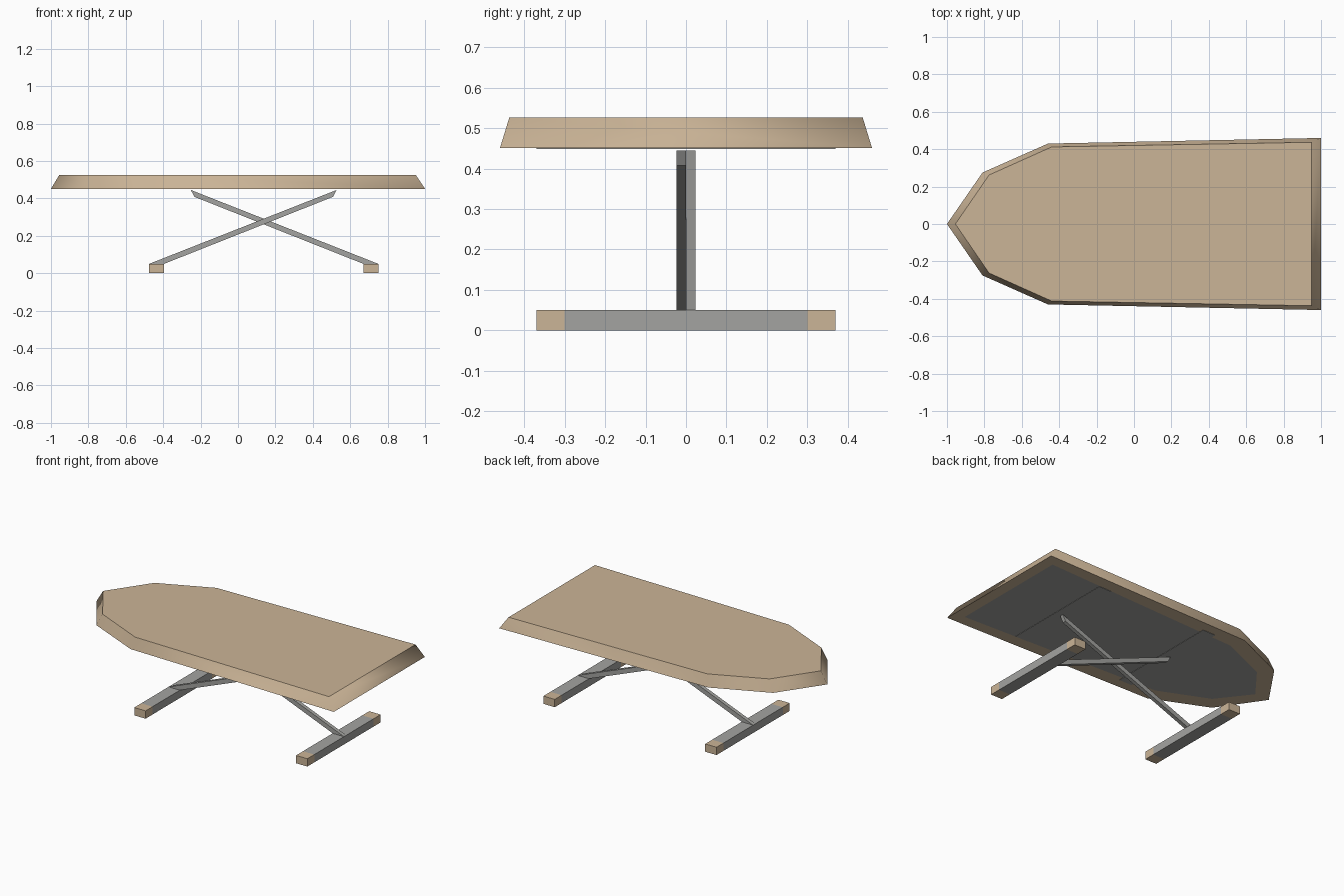
import bpy, bmesh

if "Cube" in bpy.data.objects:
    bpy.data.objects.remove(bpy.data.objects["Cube"])


def material(name, rgb):
    m = bpy.data.materials.new(name)
    m.diffuse_color = (*rgb, 1)
    m.use_nodes = True
    m.node_tree.nodes["Principled BSDF"].inputs["Base Color"].default_value = m.diffuse_color
    return m


TAN = material("tan wood", (0.60, 0.46, 0.31))
GRAY = material("gray metal", (0.37, 0.37, 0.355))


def finish(name, bm):
    bmesh.ops.recalc_face_normals(bm, faces=bm.faces)
    me = bpy.data.meshes.new(name)
    bm.to_mesh(me)
    bm.free()
    for m in (TAN, GRAY):
        me.materials.append(m)
    ob = bpy.data.objects.new(name, me)
    bpy.context.collection.objects.link(ob)
    return ob


def box(bm, x0, x1, y0, y1, z0, z1, mat):
    r = bmesh.ops.create_cube(bm, size=1)
    for v in r["verts"]:
        v.co = ((x0 + x1) / 2 + v.co.x * (x1 - x0),
                (y0 + y1) / 2 + v.co.y * (y1 - y0),
                (z0 + z1) / 2 + v.co.z * (z1 - z0))
        for f in v.link_faces:
            f.material_index = mat


def outline(half):
    """Complete a half outline (tip first) by mirroring it in y."""
    return half + [(x, -y) for x, y in reversed(half[1:])]


# Table top: pointed board with bevelled sides and a gray underside panel
low = outline([(-1, 0), (-0.81, 0.275), (-0.46, 0.43), (1, 0.46)])
high = outline([(-0.955, 0), (-0.775, 0.262), (-0.44, 0.412), (0.95, 0.437)])
bm = bmesh.new()
a = [bm.verts.new((x, y, 0.451)) for x, y in low]
b = [bm.verts.new((x, y, 0.526)) for x, y in high]
bottom = bm.faces.new(a)
top = bm.faces.new(b)
for i in range(len(a)):
    j = (i + 1) % len(a)
    side = bm.faces.new((a[i], a[j], b[j], b[i]))
    side.smooth = True
for e in list(bottom.edges) + list(top.edges):
    e.smooth = False
bmesh.ops.recalc_face_normals(bm, faces=bm.faces)
bmesh.ops.inset_region(bm, faces=[bottom], thickness=0.1)
bottom.material_index = 1
finish("table_top", bm)

# The undercarriage is symmetric about x = MID
MID = 0.1375
for label, s in (("right", 1), ("left", -1)):
    # Foot bar with tan end caps
    bm = bmesh.new()
    xs = sorted((MID + s * 0.5325, MID + s * 0.6125))
    ys = (-0.37, -0.30, 0.30, 0.37)
    for k in range(3):
        box(bm, *xs, ys[k], ys[k + 1], 0, 0.05, 1 if k == 1 else 0)
    finish(label + "_foot", bm)

    # Mounting plate under the board
    bm = bmesh.new()
    xs = sorted((MID + s * 0.34, MID + s * 0.43))
    box(bm, *xs, -0.37, 0.37, 0.449, 0.453, 1)
    finish(label + "_mounting_plate", bm)

    # Slanted leg: the one standing on the right foot lies behind the other
    profile = [(-0.39, 0.445), (-0.37, 0.408), (0.5325, 0.05), (0.6125, 0.05)]
    y0, y1 = sorted((0, s * 0.024))
    bm = bmesh.new()
    f = bm.faces.new([bm.verts.new((MID + s * x, y0, z)) for x, z in profile])
    r = bmesh.ops.extrude_face_region(bm, geom=[f])
    for v in r["geom"]:
        if isinstance(v, bmesh.types.BMVert):
            v.co.y = y1
    for f in bm.faces:
        f.material_index = 1
    finish(label + "_leg", bm)
